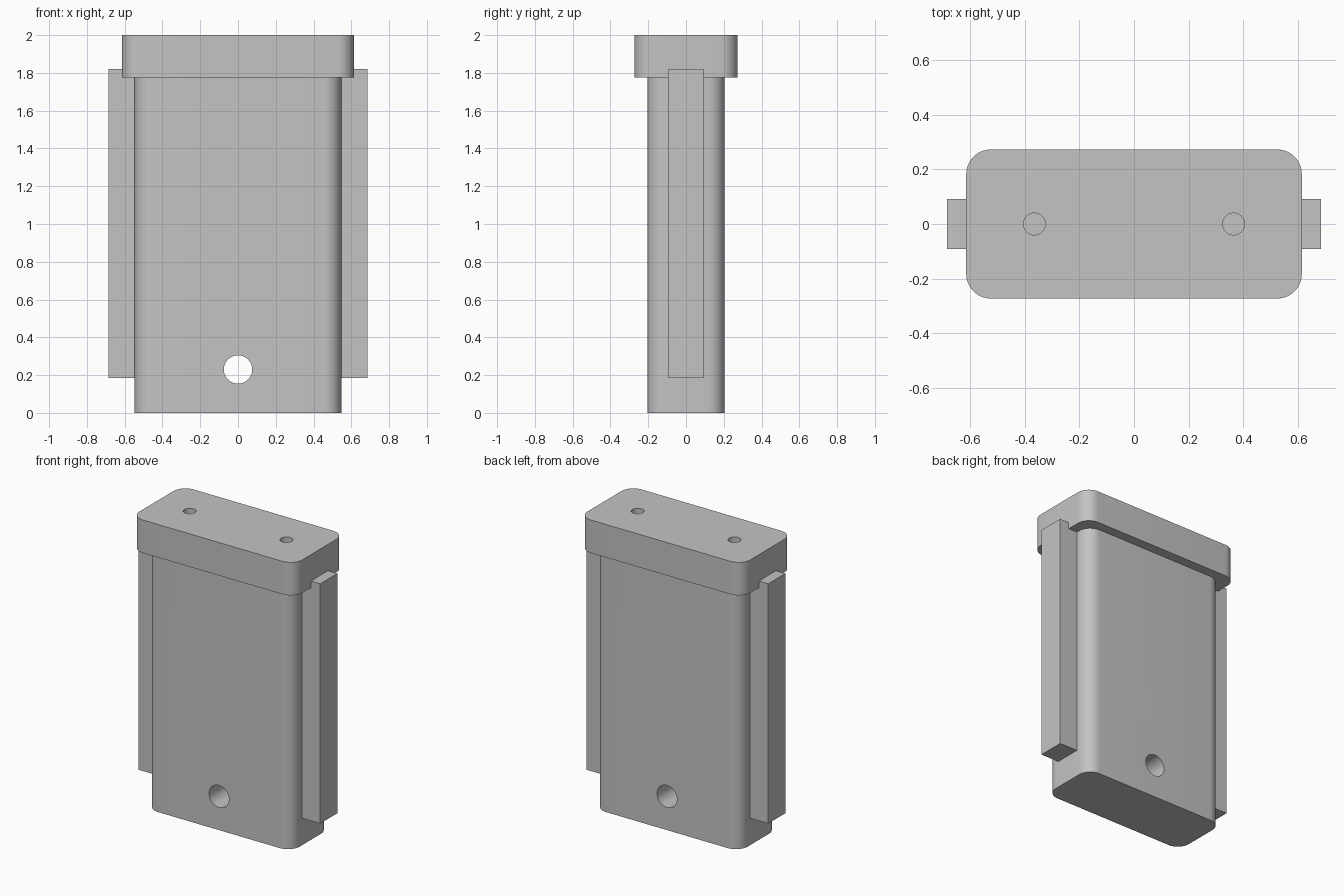
import bpy
import bmesh
from math import radians, pi, cos, sin

cube = bpy.data.objects.get("Cube")
if cube:
    bpy.data.objects.remove(cube, do_unlink=True)

grey = bpy.data.materials.new("plain grey")
grey.use_nodes = True
colour = (0.55, 0.55, 0.55, 1)
grey.diffuse_color = colour
grey.node_tree.nodes["Principled BSDF"].inputs["Base Color"].default_value = colour


def prism(name, outline, bottom, top):
    """Extrude a flat outline from one height to another."""
    bm = bmesh.new()
    face = bm.faces.new([bm.verts.new((x, y, bottom)) for x, y in outline])
    moved = bmesh.ops.extrude_face_region(bm, geom=[face])["geom"]
    verts = [v for v in moved if isinstance(v, bmesh.types.BMVert)]
    bmesh.ops.translate(bm, verts=verts, vec=(0, 0, top - bottom))
    bmesh.ops.recalc_face_normals(bm, faces=bm.faces[:])
    mesh = bpy.data.meshes.new(name)
    bm.to_mesh(mesh)
    bm.free()
    mesh.materials.append(grey)
    obj = bpy.data.objects.new(name, mesh)
    bpy.context.collection.objects.link(obj)
    return obj


def rounded_rectangle(half_x, half_y, radius, steps=12):
    points = []
    for corner, (sx, sy) in enumerate(((1, 1), (-1, 1), (-1, -1), (1, -1))):
        for i in range(steps + 1):
            a = (corner + i / steps) * pi / 2
            points.append((sx * (half_x - radius) + radius * cos(a),
                           sy * (half_y - radius) + radius * sin(a)))
    return points


def rectangle(x0, x1, half_y):
    return [(x0, -half_y), (x1, -half_y), (x1, half_y), (x0, half_y)]


def drill(target, radius, depth, location, tilt=0):
    """Cut a round hole into a part."""
    bpy.ops.mesh.primitive_cylinder_add(vertices=48, radius=radius, depth=depth,
                                        location=location, rotation=(tilt, 0, 0))
    cutter = bpy.context.object
    cutter.name = "hole_cutter"
    cutter.hide_render = True
    cutter.data.materials.append(grey)
    mod = target.modifiers.new("hole", "BOOLEAN")
    mod.operation = "DIFFERENCE"
    mod.solver = "EXACT"
    mod.object = cutter
    bpy.context.view_layer.objects.active = target
    bpy.ops.object.modifier_apply(modifier=mod.name)
    bpy.data.objects.remove(cutter, do_unlink=True)


# Main block with a cross hole near the bottom
body = prism("body", rounded_rectangle(0.547, 0.205, 0.09), 0, 1.775)
drill(body, 0.075, 1, (0, 0, 0.23), radians(90))

# Overhanging cap with two blind holes in its top
cap = prism("cap", rounded_rectangle(0.615, 0.273, 0.09), 1.775, 2)
for side in (-1, 1):
    drill(cap, 0.04, 0.4, (side * 0.365, 0, 2))

# Guide rails on both sides
parts = [body, cap]
for side, label in ((1, "left"), (-1, "right")):
    parts.append(prism(label + "_rail", rectangle(side * 0.54, side * 0.685, 0.092),
                       0.185, 1.82))

# Smooth rounded corners and holes, sharp edges elsewhere
bpy.ops.object.select_all(action="DESELECT")
for part in parts:
    part.select_set(True)
bpy.context.view_layer.objects.active = body
bpy.ops.object.shade_smooth_by_angle(angle=radians(30))
